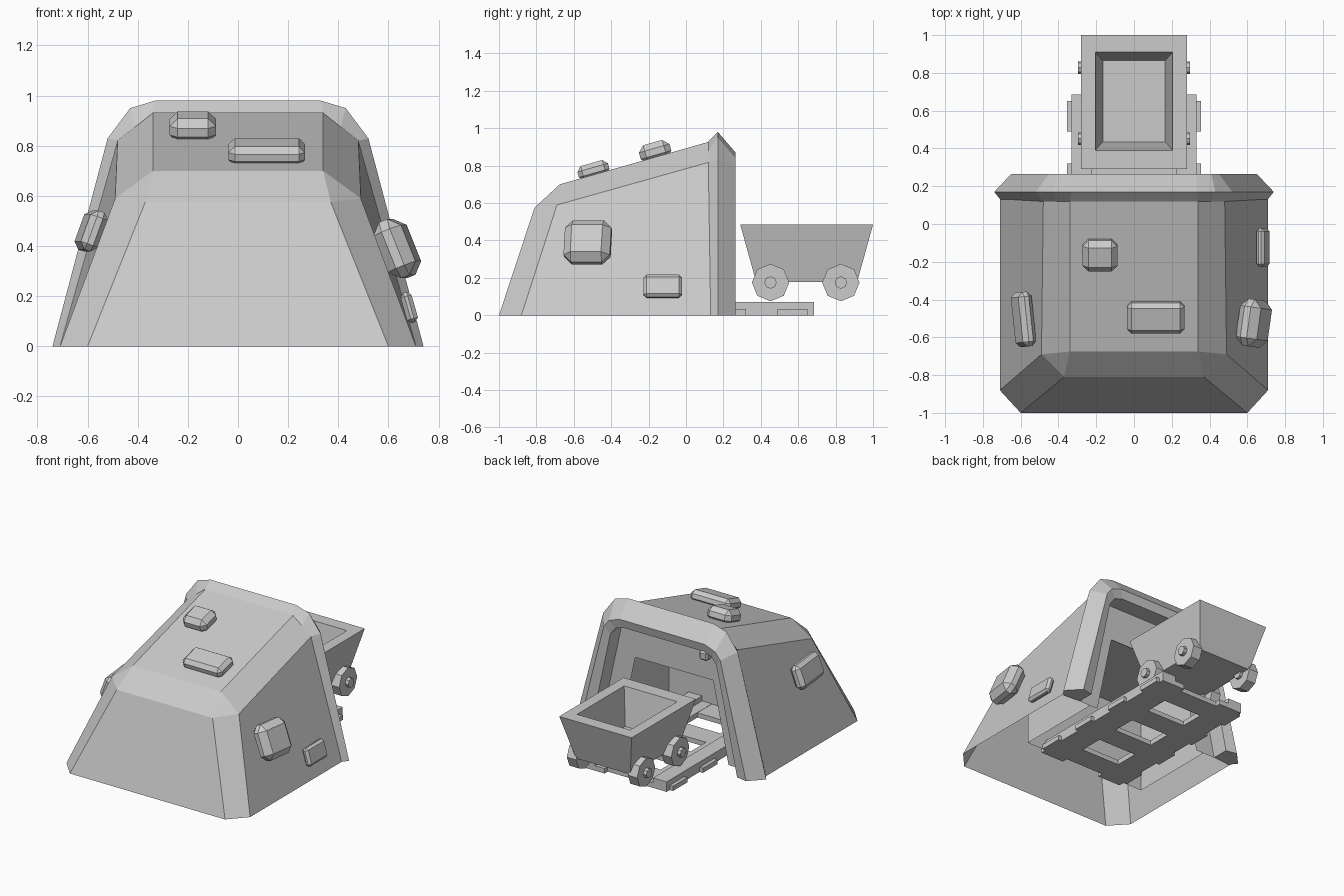
import bpy, bmesh, math
from mathutils import Matrix, Vector

cube = bpy.data.objects.get("Cube")
if cube:
    bpy.data.objects.remove(cube, do_unlink=True)

stone = bpy.data.materials.new("plain_grey")
stone.use_nodes = True
GREY = (0.6, 0.6, 0.6, 1)
stone.diffuse_color = GREY
stone.node_tree.nodes["Principled BSDF"].inputs["Base Color"].default_value = GREY


def finish(name, bm, fix=True):
    if fix:
        bmesh.ops.recalc_face_normals(bm, faces=bm.faces[:])
    mesh = bpy.data.meshes.new(name)
    bm.to_mesh(mesh)
    bm.free()
    mesh.materials.append(stone)
    obj = bpy.data.objects.new(name, mesh)
    bpy.context.collection.objects.link(obj)
    return obj


def box(name, lo, hi):
    """Box between two corners."""
    lo, hi = Vector(lo), Vector(hi)
    bm = bmesh.new()
    bmesh.ops.create_cube(bm, size=1)
    bmesh.ops.scale(bm, vec=hi - lo, verts=bm.verts)
    bmesh.ops.translate(bm, vec=(lo + hi) / 2, verts=bm.verts)
    return finish(name, bm)


def rock(name, centre, size, tilt=(0, 0, 0), bevel=0.03):
    """Chamfered block resting on a slope."""
    bm = bmesh.new()
    bmesh.ops.create_cube(bm, size=1)
    bmesh.ops.scale(bm, vec=size, verts=bm.verts)
    bmesh.ops.bevel(bm, geom=bm.edges[:], offset=bevel, segments=1, affect='EDGES')
    obj = finish(name, bm)
    obj.location = centre
    obj.rotation_euler = [math.radians(a) for a in tilt]


def cylinder(name, x0, x1, y, z, radius):
    """Eight-sided disc along x."""
    bm = bmesh.new()
    bmesh.ops.create_cone(bm, cap_ends=True, segments=8, radius1=radius,
                          radius2=radius, depth=abs(x1 - x0))
    turn = Matrix.Rotation(math.pi / 2, 4, 'Y')
    bmesh.ops.transform(bm, matrix=Matrix.Translation(((x0 + x1) / 2, y, z)) @ turn,
                        verts=bm.verts)
    return finish(name, bm)


def loft(name, loops, closed, cap_last=False, cap_first=False):
    """Skin a row of equal point loops."""
    bm = bmesh.new()
    rows = [[bm.verts.new(p) for p in loop] for loop in loops]
    n = len(rows[0])
    for a, b in zip(rows, rows[1:]):
        for i in range(n if closed else n - 1):
            j = (i + 1) % n
            bm.faces.new((a[i], a[j], b[j], b[i]))
    if cap_last:
        bm.faces.new(rows[-1])
    if cap_first:
        bm.faces.new(rows[0])
    return finish(name, bm)


# Hill shell, mirrored about x, open underneath
half = [(.71, .13, 0), (.71, -.88, 0), (.60, -1, 0),
        (.48, .13, .82), (.49, -.69, .59), (.37, -.81, .575),
        (.34, .13, .93), (.34, -.675, .70)]
bm = bmesh.new()
R = [bm.verts.new(p) for p in half]
L = [bm.verts.new((-x, y, z)) for x, y, z in half]
for side in (R, L):
    for ids in ((0, 1, 4, 3), (1, 2, 5, 4), (4, 5, 7), (3, 4, 7, 6)):
        bm.faces.new([side[i] for i in ids])
for a, b in ((2, 5), (5, 7), (7, 6)):
    bm.faces.new((R[a], R[b], L[b], L[a]))
finish("hill", bm)


# Entrance arch with a ridge, plus the wall around the doorway
def arch(y, pts):
    return [(x, y, z) for x, z in pts] + [(-x, y, z) for x, z in reversed(pts)]


front = [(.70, 0), (.48, .82), (.41, .875), (.34, .93)]
ridge = [(.74, 0), (.52, .83), (.43, .95), (.33, .98)]
back = [(.65, 0), (.45, .79), (.41, .84), (.33, .87)]
inner = [(.57, 0), (.41, .74), (.37, .79), (.31, .81)]
door = [(.42, 0), (.31, .52), (.30, .56), (.15, .56)]
loft("entrance_arch", [arch(.12, front), arch(.17, ridge), arch(.265, back),
                       arch(.25, inner), arch(.13, inner)], False)
loft("doorway_wall", [arch(.13, inner), arch(.13, door)], False)
for s in (1, -1):
    foot = bmesh.new()
    foot.faces.new([foot.verts.new((s * x, y, 0)) for x, y in
                    ((.70, .12), (.74, .17), (.65, .265), (.57, .25), (.57, .13))])
    finish("arch_foot", foot)

# Chamber inside the hill, open to the doorway and below
chamber = [(.48, 0), (.48, .57)]
loft("chamber", [arch(.125, chamber), arch(-.5, chamber)], False, cap_last=True)

# Rocks on the slopes
rock("top_rock", (-.18, -.165, .875), (.185, .17, .10), (16, 0, 0), .032)
rock("top_long_rock", (.115, -.495, .775), (.305, .17, .08), (16, 0, 0), .025)
rock("left_big_rock", (.635, -.525, .39), (.12, .25, .24), (0, -22, -8), .042)
rock("left_small_rock", (.683, -.125, .155), (.045, .205, .125), (0, -16, 0), .016)
rock("right_rock", (-.585, -.505, .46), (.075, .29, .165), (0, 20, 6), .025)
rock("doorway_rock", (-.255, .15, .735), (.065, .06, .065), (0, 0, 0), .012)

# Track: rails with an inner ledge, and sleepers
for s in (1, -1):
    def span(a, b):
        return min(s * a, s * b), max(s * a, s * b)
    a, b = span(.225, .33)
    box("rail", (a, -.54, 0), (b, .685, .07))
    a, b = span(.15, .225)
    box("rail_ledge", (a, -.54, 0), (b, .685, .035))
for i in range(4):
    y = .57 - .33 * i
    box("sleeper", (-.355, y - .08, 0), (.355, y + .08, .033))


# Cart tub with thick rim and hollow inside
def rect(x, y0, y1, z):
    return [(-x, y0, z), (x, y0, z), (x, y1, z), (-x, y1, z)]


loft("cart_tub", [rect(.21, .375, .915, .178), rect(.28, .29, 1.0, .485),
                  rect(.205, .39, .91, .485), rect(.165, .435, .865, .23)],
     True, cap_last=True, cap_first=True)

# Wheels and hubs
for s in (1, -1):
    for y in (.452, .828):
        cylinder("wheel", s * .20, s * .272, y, .175, .1)
        cylinder("hub", s * .18, s * .296, y, .175, .033)
